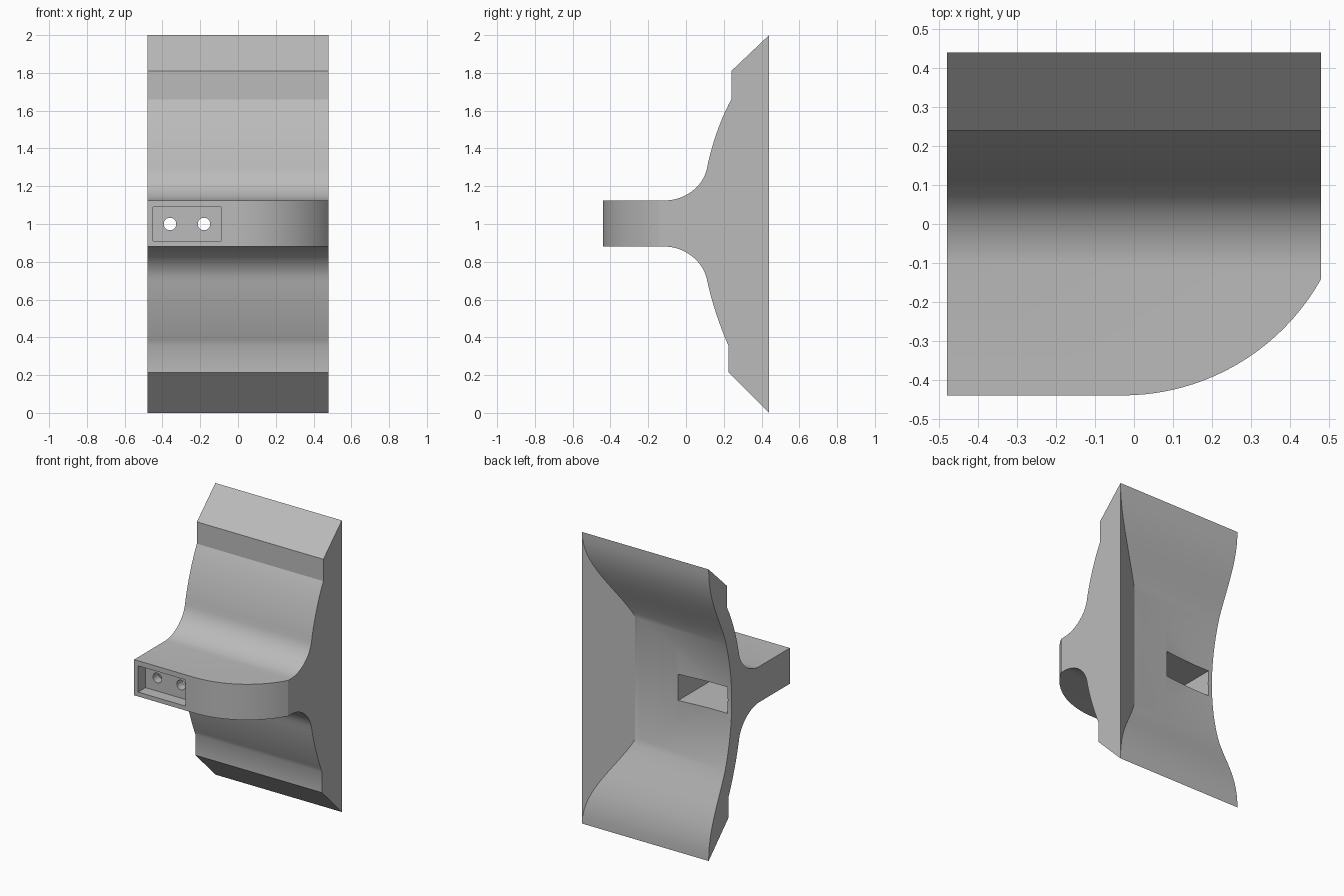
import bpy, bmesh, math
from mathutils import Vector
from mathutils.geometry import interpolate_bezier

if "Cube" in bpy.data.objects:
    bpy.data.objects.remove(bpy.data.objects["Cube"])

grey = bpy.data.materials.new("light_grey")
grey.diffuse_color = (0.50, 0.50, 0.50, 1)
grey.use_nodes = True
grey.node_tree.nodes["Principled BSDF"].inputs["Base Color"].default_value = grey.diffuse_color


def prism(name, pts, place, lo, hi):
    """Extrude a 2D outline between lo and hi; place maps (u, v, w) to xyz."""
    bm = bmesh.new()
    base = [bm.verts.new(place(u, v, lo)) for u, v in pts]
    top = [bm.verts.new(place(u, v, hi)) for u, v in pts]
    bm.faces.new(base)
    bm.faces.new(top)
    n = len(pts)
    for i in range(n):
        j = (i + 1) % n
        bm.faces.new((base[i], base[j], top[j], top[i]))
    bmesh.ops.recalc_face_normals(bm, faces=bm.faces)
    me = bpy.data.meshes.new(name)
    bm.to_mesh(me)
    bm.free()
    me.materials.append(grey)
    ob = bpy.data.objects.new(name, me)
    bpy.context.collection.objects.link(ob)
    return ob


def along_x(u, v, w):
    return (w, u, v)


def along_z(u, v, w):
    return (u, v, w)


def along_y(u, v, w):
    return (u, w, v)


def curve(a, b, c, d, n):
    return [tuple(p)[:2] for p in interpolate_bezier(
        *[Vector((*q, 0)) for q in (a, b, c, d)], n)]


def boolean(target, cutter, op):
    m = target.modifiers.new(cutter.name, 'BOOLEAN')
    m.operation, m.object, m.solver = op, cutter, 'EXACT'
    bpy.context.view_layer.objects.active = target
    bpy.ops.object.modifier_apply(modifier=m.name)
    bpy.data.objects.remove(cutter)


def rect(x0, x1, z0, z1):
    return [(x0, z0), (x1, z0), (x1, z1), (x0, z1)]


# side outline: arm, fillet, flared plate and sloped ends
upper = (curve((-.10, 1.125), (0, 1.13), (.09, 1.20), (.11, 1.29), 12)
         + curve((.11, 1.29), (.135, 1.42), (.185, 1.56), (.24, 1.66), 12)[1:]
         + [(.24, 1.81), (.44, 2)])
lower = (curve((-.10, .88), (0, .875), (.09, .80), (.11, .71), 12)
         + curve((.11, .71), (.135, .59), (.175, .47), (.225, .355), 12)[1:]
         + [(.225, .215), (.44, 0)])
outline = [(-.44, 1.125)] + upper + lower[::-1] + [(-.44, .88)]
body = prism("bracket_body", outline, along_x, -.48, .48)

# rounded front corner of the arm
R, cx = .585, -.03
sweep = math.asin(.51 / R)
arc = [(cx + R * math.sin(sweep * i / 20), -.44 + R * (1 - math.cos(sweep * i / 20)))
       for i in range(21)]
ex, ey = arc[-1]
corner = prism("corner_cutter", arc + [(ex + .1, ey + .14), (.7, -.6), (cx - .01, -.6), (cx - .01, -.44001)],
               along_z, .5, 1.5)
boolean(body, corner, 'DIFFERENCE')

# hollow back: a vertical bowl profile crossed with a sloping side wall
half = (curve((.44, 0), (.44, .22), (.335, .36), (.262, .55), 14)
        + curve((.262, .55), (.225, .66), (.19, .82), (.19, 1), 10)[1:])
bowl = half + [(y, 2 - z) for y, z in half[-2::-1]] + [(.6, 2.1), (.6, -.1)]
hollow = prism("hollow_cutter", bowl, along_x, -.6, .7)
wall = ([(.48, .44)] + curve((.21, .253), (.05, .232), (-.2, .185), (-.7, .18), 12)
        + [(-.7, .7), (.58, .7)])
boolean(hollow, prism("wall_cutter", wall, along_z, -.2, 2.2), 'INTERSECT')
boolean(body, hollow, 'DIFFERENCE')

# front recess and the tunnel that opens into the back
boolean(body, prism("recess_cutter", rect(-.45, -.09, .91, 1.09), along_y, -.6, -.36), 'DIFFERENCE')
boolean(body, prism("tunnel_cutter", rect(-.45, -.09, .91, 1.09), along_y, -.30, .4), 'DIFFERENCE')

# two screw holes
for x in (-.36, -.18):
    ring = [(x + .033 * math.cos(i * math.tau / 32), 1 + .033 * math.sin(i * math.tau / 32))
            for i in range(32)]
    boolean(body, prism("hole_cutter", ring, along_y, -.5, -.2), 'DIFFERENCE')

# smooth curves, crisp corners
bpy.ops.object.select_all(action='DESELECT')
body.select_set(True)
bpy.context.view_layer.objects.active = body
bpy.ops.object.shade_smooth_by_angle(angle=math.radians(26))
